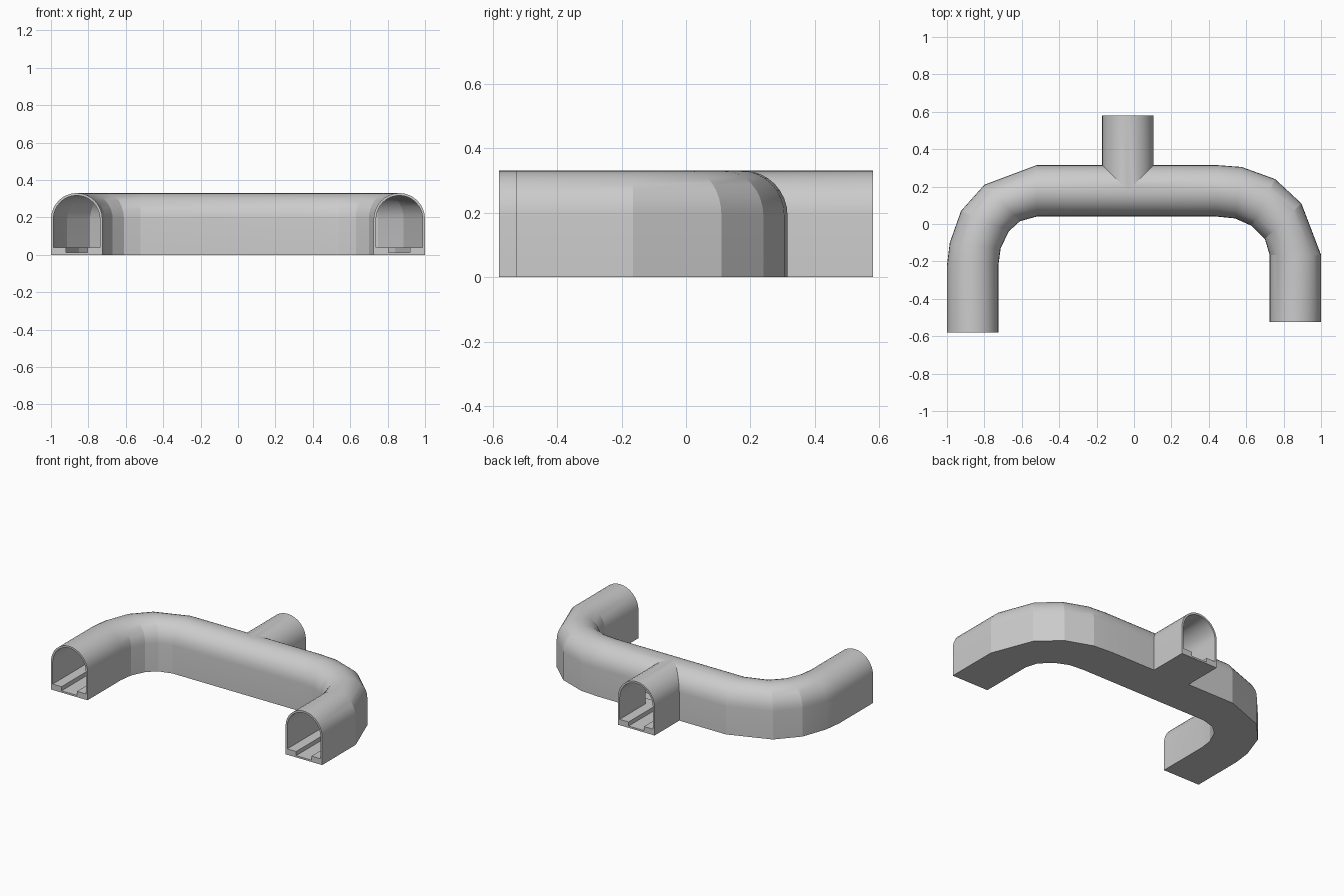
import bpy, bmesh, math

if "Cube" in bpy.data.objects:
    bpy.data.objects.remove(bpy.data.objects["Cube"])

W, SPRING, TOP = 0.275, 0.19, 0.33
WALL, FLOOR, GROOVE, HALF_GROOVE = 0.013, 0.04, 0.012, 0.058
SEG = 16


def arch(r, h):
    return [(r * math.cos(math.pi * i / SEG), SPRING + h * math.sin(math.pi * i / SEG))
            for i in range(SEG + 1)]


# Cross-sections: outer shell, and bore with a groove in its floor
R = W / 2 - WALL
outer_profile = [(-W / 2, 0), (W / 2, 0)] + arch(W / 2, TOP - SPRING)
bore_profile = [(-R, FLOOR), (-HALF_GROOVE, FLOOR), (-HALF_GROOVE, GROOVE),
                (HALF_GROOVE, GROOVE), (HALF_GROOVE, FLOOR), (R, FLOOR)] + arch(R, TOP - SPRING - WALL)


def sweep(name, profile, stations):
    """Place the profile across each (outside, inside) pair of plan points."""
    bm = bmesh.new()
    rings = []
    for (ax, ay), (bx, by) in stations:
        ring = []
        for u, z in profile:
            t = u / W + 0.5
            ring.append(bm.verts.new((ax + (bx - ax) * t, ay + (by - ay) * t, z)))
        rings.append(ring)
    n = len(profile)
    for a, b in zip(rings, rings[1:]):
        for i in range(n):
            j = (i + 1) % n
            bm.faces.new((a[i], a[j], b[j], b[i]))
    bm.faces.new(rings[0])
    bm.faces.new(rings[-1])
    bmesh.ops.recalc_face_normals(bm, faces=bm.faces)
    me = bpy.data.meshes.new(name)
    bm.to_mesh(me)
    bm.free()
    ob = bpy.data.objects.new(name, me)
    bpy.context.collection.objects.link(ob)
    return ob


def boolean(target, tool, op):
    mod = target.modifiers.new(op.lower(), 'BOOLEAN')
    mod.operation, mod.solver, mod.object = op, 'EXACT', tool
    bpy.context.view_layer.objects.active = target
    bpy.ops.object.modifier_apply(modifier=mod.name)
    bpy.data.objects.remove(tool)


# Plan of the bent main run and the straight branch
bends = [((-1, -.22), (-.725, -.22)), ((-.985, -.1), (-.713, -.13)),
         ((-.925, .07), (-.67, -.04)), ((-.8, .21), (-.61, .015)),
         ((-.52, .315), (-.52, .04)),
         ((.44, .315), (.44, .04)), ((.575, .305), (.54, .03)),
         ((.755, .24), (.63, -.01)), ((.895, .11), (.7, -.08)),
         ((1, -.165), (.725, -.165))]


def main_run(extra):
    left, right = -.58 - extra, -.525 - extra
    return [((-1, left), (-.725, left))] + bends + [((1, right), (.725, right))]


def branch_run(extra):
    return [((-.17, y), (.105, y)) for y in (.1775, .58 + extra)]


# Outer body, then hollow it
tunnel = sweep("tunnel_shell", outer_profile, main_run(0))
boolean(tunnel, sweep("branch_shell", outer_profile, branch_run(0)), 'UNION')
bore = sweep("main_bore", bore_profile, main_run(.05))
boolean(bore, sweep("branch_bore", bore_profile, branch_run(.05)), 'UNION')
boolean(tunnel, bore, 'DIFFERENCE')

# Smooth arch, crisp bends
bpy.ops.object.select_all(action='DESELECT')
tunnel.select_set(True)
bpy.context.view_layer.objects.active = tunnel
bpy.ops.object.shade_smooth_by_angle(angle=math.radians(14))
